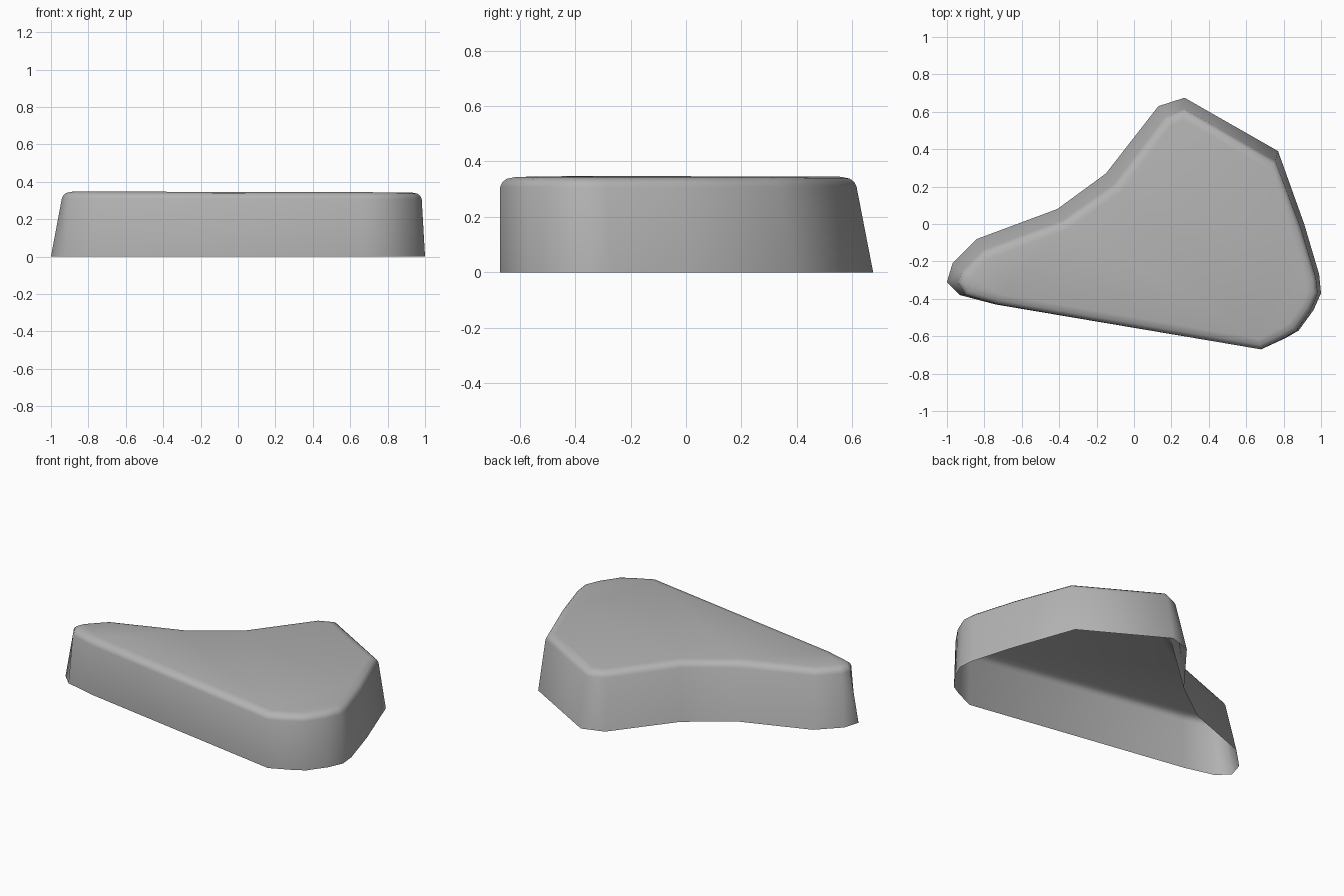
import bpy
import bmesh
from math import radians
from mathutils import Vector

cube = bpy.data.objects.get("Cube")
if cube:
    bpy.data.objects.remove(cube, do_unlink=True)

# Ground outline, clockwise from the narrow tip
OUTLINE = [Vector(p) for p in (
    (-1, -.31), (-.97, -.21), (-.84, -.08), (-.41, .08), (-.15, .27),
    (.13, .63), (.27, .675), (.77, .39), (.91, 0), (.99, -.27),
    (1, -.37), (.96, -.46), (.88, -.57), (.81, -.61), (.68, -.67),
    (-.74, -.43), (-.93, -.38))]


def corner_miters(points):
    """Outward miter vector at every corner of a clockwise outline."""
    miters = []
    for i, point in enumerate(points):
        before = (point - points[i - 1]).normalized()
        after = (points[(i + 1) % len(points)] - point).normalized()
        n1 = Vector((-before.y, before.x))
        n2 = Vector((-after.y, after.x))
        miters.append((n1 + n2) / (1 + n1.dot(n2)))
    return miters


def lean(point, miter):
    """Walls lean in at the back and the narrow tip, and stay upright in front."""
    n = miter.normalized()
    dx = .06 * max(0, -n.x) - .018 * max(0, n.x)
    dy = -.06 * min(1, 1.4 * max(0, n.y))
    return point + Vector((dx, dy))


def inset(points, distance):
    return [p - m * distance for p, m in zip(points, corner_miters(points))]


def build_block(material):
    rim = [lean(p, m) for p, m in zip(OUTLINE, corner_miters(OUTLINE))]
    levels = [(OUTLINE, 0), (rim, .31), (inset(rim, .008), .327),
              (inset(rim, .022), .339), (inset(rim, .055), .346)]
    bm = bmesh.new()
    rings = []
    for points, height in levels:
        # the top falls very slightly towards the wide end
        rings.append([bm.verts.new((p.x, p.y, height * (1 - .007 * p.x)))
                      for p in points])
    # Side wall and rounded shoulder; the underside stays open
    for low, high in zip(rings, rings[1:]):
        for i in range(len(low)):
            bm.faces.new((low[i - 1], high[i - 1], high[i], low[i]))
    bm.faces.new(list(reversed(rings[-1])))
    bmesh.ops.recalc_face_normals(bm, faces=bm.faces)
    top = max(bm.faces, key=lambda f: f.calc_center_median().z)
    if top.normal.z < 0:
        bmesh.ops.reverse_faces(bm, faces=bm.faces)
    bmesh.ops.triangulate(bm, faces=[top])

    mesh = bpy.data.meshes.new("stone_block")
    bm.to_mesh(mesh)
    bm.free()
    mesh.materials.append(material)
    block = bpy.data.objects.new("stone_block", mesh)
    bpy.context.collection.objects.link(block)
    bpy.ops.object.select_all(action='DESELECT')
    block.select_set(True)
    bpy.context.view_layer.objects.active = block
    bpy.ops.object.shade_smooth_by_angle(angle=radians(60))


# Plain grey stone
grey = bpy.data.materials.new("stone_grey")
grey.use_nodes = True
colour = (.45, .45, .45, 1)
grey.diffuse_color = colour
grey.node_tree.nodes["Principled BSDF"].inputs["Base Color"].default_value = colour
build_block(grey)
